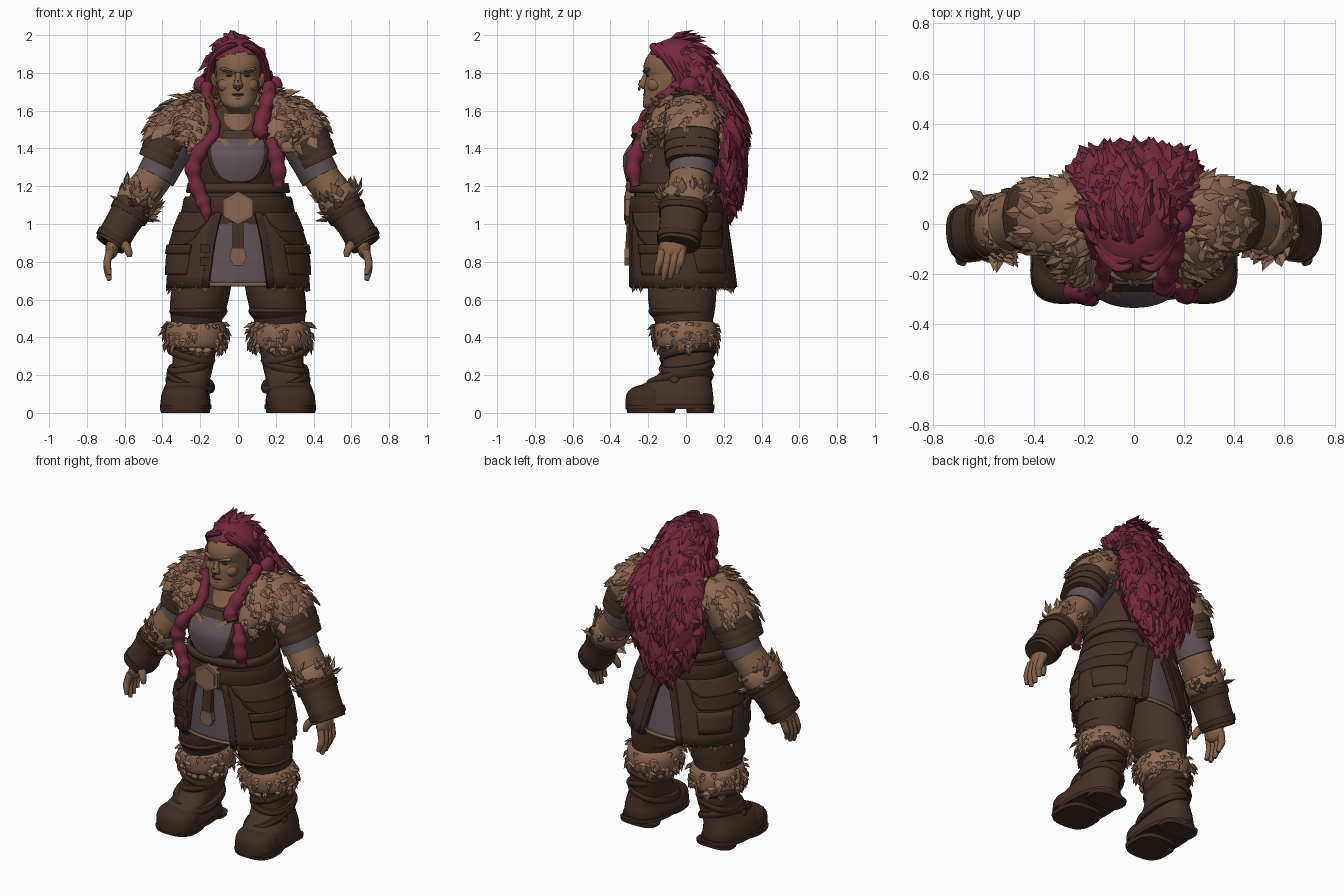
import bpy, bmesh, math, random
from mathutils import Vector, Euler
random.seed(7)

def material(name, rgb):
    m = bpy.data.materials.new(name)
    m.diffuse_color = (*rgb, 1)
    return m

LEATHER = material("brown leather", (0.062, 0.031, 0.019))
DARK = material("dark leather", (0.048, 0.024, 0.015))
FUR = material("tan fur", (0.265, 0.139, 0.083))
SKIN = material("skin", (0.225, 0.12, 0.064))
HAIR = material("crimson hair", (0.175, 0.022, 0.046))
CLOTH = material("grey cloth", (0.115, 0.088, 0.098))
TRIM = material("tan trim", (0.22, 0.12, 0.07))
LIP = material("lips and eyes", (0.07, 0.03, 0.02))

def finish(name, bm, mat, angle=40):
    bmesh.ops.recalc_face_normals(bm, faces=bm.faces)
    me = bpy.data.meshes.new(name)
    bm.to_mesh(me)
    bm.free()
    ob = bpy.data.objects.new(name, me)
    bpy.context.collection.objects.link(ob)
    me.materials.append(mat)
    bpy.ops.object.select_all(action='DESELECT')
    ob.select_set(True)
    bpy.context.view_layer.objects.active = ob
    bpy.ops.object.shade_smooth_by_angle(angle=math.radians(angle))
    return ob

def spline(rows, k):
    """Catmull-Rom resampling of rows of numbers."""
    out, m = [], len(rows) - 1
    for i in range(m):
        a, b, c, d = (rows[max(0, min(m, i + j))] for j in (-1, 0, 1, 2))
        for t in (s / k for s in range(k)):
            out.append([0.5 * (2*q + (r-p)*t + (2*p-5*q+4*r-w)*t*t + (3*q-p-3*r+w)*t**3) for p, q, r, w in zip(a, b, c, d)])
    return out + [list(rows[m])]

def tube(name, rows, mat, n=24, k=3, flat=False, p=2, thick=0, side=1, bump=0):
    """Loft of ellipses x, y, z, ra, rb; flat rings may add a start and end angle."""
    rows = spline(rows, k)
    bm, rings, arc = bmesh.new(), [], len(rows[0]) > 5
    for i, r in enumerate(rows):
        c = Vector((r[0] * side, r[1], r[2]))
        u, v = Vector((side, 0, 0)), Vector((0, 1, 0))
        if not flat:
            q, w = rows[max(0, i - 1)], rows[min(len(rows) - 1, i + 1)]
            t = Vector(((w[0]-q[0]) * side, w[1]-q[1], w[2]-q[2])).normalized()
            v = t.cross(Vector((0, 1, 0))).normalized()
            u = v.cross(t)
        a0, a1 = (math.radians(r[5]), math.radians(r[6])) if arc else (0, math.tau)
        g, ring = 1 + bump * math.sin(i * math.tau / max(k, 1)), []
        for j in range(n + arc):
            a = a0 + (a1 - a0) * j / n
            ca, sa = math.cos(a), math.sin(a)
            ring.append(bm.verts.new(c + u * (max(r[3], .002) * g * math.copysign(abs(ca)**(2/p), ca))
                                     + v * (max(r[4], .002) * g * math.copysign(abs(sa)**(2/p), sa))))
        rings.append(ring)
    for A, B in zip(rings, rings[1:]):
        for j in range(n):
            h = (j + 1) % len(A)
            bm.faces.new((A[j], A[h], B[h], B[j]))
    if not arc and not thick:
        bm.faces.new(rings[0])
        bm.faces.new(rings[-1])
    ob = finish(name, bm, mat)
    if thick:
        m = ob.modifiers.new("thickness", 'SOLIDIFY')
        m.thickness, m.offset = thick, 0
    return ob

def ball(name, loc, rad, mat, rot=(0, 0, 0), seg=16):
    bm = bmesh.new()
    bmesh.ops.create_uvsphere(bm, u_segments=seg, v_segments=seg // 2 + 2, radius=1)
    e = Euler([math.radians(a) for a in rot])
    for v in bm.verts:
        w = Vector(x * r for x, r in zip(v.co, rad))
        w.rotate(e)
        v.co = w + Vector(loc)
    return finish(name, bm, mat)

def plate(name, pts, y, depth, mat, dy=0):
    """Outline in x, z extruded in y; dy leans it with height."""
    bm, z0 = bmesh.new(), pts[0][1]
    f = bm.faces.new([bm.verts.new((x, y + dy * (z - z0), z)) for x, z in pts])
    g = bmesh.ops.extrude_face_region(bm, geom=[f])['geom']
    bmesh.ops.translate(bm, verts=[v for v in g if isinstance(v, bmesh.types.BMVert)], vec=(0, depth, 0))
    return finish(name, bm, mat, 20)

def tufts(name, src, count, length, width, lift, flow, mat, keep=lambda c: True, jit=.3):
    """Pointed ridged locks scattered over a surface."""
    faces = [f for f in src.data.polygons if keep(f.center) and f.area > 1e-7]
    bm = bmesh.new()
    for f in random.choices(faces, weights=[f.area for f in faces], k=count):
        vs = [src.data.vertices[i].co for i in f.vertices]
        ws = [random.random() for _ in vs]
        c, n = sum((v * w for v, w in zip(vs, ws)), Vector()) / sum(ws), f.normal
        d = Vector(flow) + Vector(random.uniform(-jit, jit) for _ in range(3))
        d = ((d - n * d.dot(n)).normalized() + n * lift).normalized()
        s = d.cross(n).normalized() * width * random.uniform(.7, 1.3)
        L = length * random.uniform(.6, 1.3)
        root, mid = c - n * .01, c + d * L * .4
        V = [bm.verts.new(q) for q in (root, mid - s, mid + n * width * .5, mid + s, mid - n * .015, c + d * L)]
        for t in ((0, 1, 2), (0, 2, 3), (1, 5, 2), (2, 5, 3), (0, 4, 1), (0, 3, 4), (1, 4, 5), (4, 3, 5)):
            bm.faces.new([V[i] for i in t])
    return finish(name, bm, mat, 40)

# Torso with rounded cloth bodice, neckline and collar
tube("torso", [(0, -.03, .80, .26, .2), (0, -.05, 1.05, .28, .235), (0, -.05, 1.17, .25, .22), (0, -.06, 1.28, .245, .25),
    (0, -.065, 1.36, .25, .255), (0, -.03, 1.45, .27, .22), (0, .0, 1.55, .25, .15), (0, 0, 1.63, .12, .1)], LEATHER, 64, 5, True, 2.2)
bod = [(1.225, .236, .245, 6), (1.25, .246, .252, 19), (1.30, .25, .262, 27), (1.36, .255, .262, 31), (1.41, .263, .25, 30), (1.45, .27, .228, 27)]
for nm, g, m in (("bodice_edge", 5, DARK), ("bodice", 0, CLOTH)):
    tube(nm, [(0, -.06 + max(0, z - 1.36) * .35, z, a, b + .004 - g * .0008, -90 - w - g, -90 + w + g) for z, a, b, w in bod], m, 28, 4, True, 2.2, .012)
plate("neck_skin", [(-.09, 1.455), (0, 1.40), (.09, 1.455)], -.262, .04, SKIN, .75)
plate("neck_trim", [(-.12, 1.445), (0, 1.385), (.12, 1.445), (.10, 1.46), (0, 1.405), (-.10, 1.46)], -.274, .04, TRIM, .75)
plate("collar_strap", [(-.09, 1.45), (.09, 1.45), (.075, 1.495), (-.075, 1.495)], -.272, .09, LEATHER, .7)
tube("chest_skin", [(0, -.09, 1.47, .12, .13), (0, -.07, 1.54, .11, .11), (0, -.06, 1.6, .085, .085)], SKIN, flat=True)
tube("back_seam", [(0, .165, 1.1, .012, .012), (0, .175, 1.3, .012, .012), (0, .16, 1.48, .012, .012)], DARK, 6, flat=True)

# Belt, buckle and hanging strap
tube("belt", [(0, -.05, 1.045, .295, .25), (0, -.05, 1.06, .302, .258), (0, -.05, 1.13, .288, .252), (0, -.05, 1.145, .28, .245)], DARK, 48, 1, True, 2.2)
tube("upper_belt", [(0, -.05, 1.165, .267, .24), (0, -.05, 1.215, .257, .236)], LEATHER, 48, 1, True, 2.2, .02)
hexa = lambda r, z: [(r * math.cos(a), z + r * .95 * math.sin(a)) for a in [math.radians(60 * i + 30) for i in range(6)]]
plate("buckle_frame", hexa(.092, 1.085), -.322, .05, TRIM)
plate("buckle_face", hexa(.07, 1.085), -.328, .02, FUR)
plate("hanging_strap", [(-.03, .86), (.03, .86), (.028, 1.03), (-.028, 1.03)], -.322, .03, LEATHER, .06)
plate("strap_tip", [(-.035, .87), (-.045, .82), (-.025, .78), (.025, .78), (.045, .82), (.035, .87)], -.325, .03, TRIM)

# Skirt: cloth underneath, split leather panels above
def skirt(z, off, a0, a1):
    f = (1.07 - z) / .41
    return (0, -.05 + .03 * f, z, .28 + .03 * math.sin(min(f, 1) * math.pi) + .085 * f + off, .24 + .045 * f + off, a0, a1)
tube("cloth_skirt", [skirt(z, -.02, 0, 360)[:5] for z in (1.07, .95, .8, .675)], CLOTH, 48, 3, True, thick=.012)
tube("cloth_hem", [skirt(z, -.015, 0, 360)[:5] for z in (.69, .67)], TRIM, 48, 1, True, thick=.012)
for s, tag in ((1, "left"), (-1, "right")):
    P = lambda name, zs, off, mat, th=.016: tube(f"{tag}_{name}", [skirt(z, off, a, b) for z, a, b in zs], mat, 28, 3, True, thick=th, side=s)
    panel = P("skirt_panel", [(1.07, -72, 86), (.9, -69, 79), (.66, -65, 71)], .005, LEATHER, .022)
    P("front_edging", [(1.06, -73, -66), (.9, -70, -63), (.665, -66, -60)], .015, DARK)
    P("back_edging", [(1.06, 78, 87), (.9, 73, 80), (.665, 66, 72)], .015, DARK)
    P("hip_fold_upper", [(1.06, -62, 65), (1.0, -58, 60), (.96, -48, 50)], .018, LEATHER)
    P("hip_fold_lower", [(1.0, -55, 60), (.93, -50, 58), (.88, -35, 52)], .013, DARK)
    P("hip_pocket", [(.87, -46, -5), (.8, -46, -6), (.73, -44, -8)], .014, LEATHER, .02)
    P("pocket_flap", [(.89, -48, -3), (.84, -47, -5)], .024, DARK)
    P("rear_pocket", [(.87, 15, 55), (.74, 18, 52)], .014, LEATHER, .02)
    tufts(f"{tag}_hem_fur", panel, 110, .04, .016, .25, (0, 0, -1), FUR, lambda c: c.z < .695)
    for i in range(6):
        r = skirt(1.0 - i * .06, .018, 0, 0)
        for a in (-66 + i * .8, 78 - i * 2):
            q = math.radians(a)
            ball(f"{tag}_stud", (s * r[3] * math.cos(q), r[1] + r[4] * math.sin(q), r[2]), (.007,) * 3, LEATHER, seg=6)
for z in (.87, .80):
    plate("side_buckle", [(-.20, z - .02), (-.15, z - .02), (-.15, z + .025), (-.20, z + .025)], -.305, .04, DARK)

# Legs, boots, fur cuffs, arms and shoulders, mirrored
for s, tag in ((1, "left"), (-1, "right")):
    T = lambda name, rows, mat, **k: tube(f"{tag}_{name}", rows, mat, side=s, **k)
    T("trouser_leg", [(.15, -.02, .88, .13, .16), (.19, -.02, .68, .155, .18), (.21, -.02, .56, .15, .175),
                      (.222, -.01, .47, .13, .15), (.228, 0, .4, .12, .14)], LEATHER, flat=True, n=28)
    T("trouser_fold", [(.21, -.02, .49, .12, .14), (.21, -.025, .535, .155, .175), (.205, -.02, .575, .13, .15)], DARK, flat=True)
    cuff = T("boot_cuff", [(.225, .0, .34, .12, .13), (.225, .0, .36, .155, .16), (.222, -.003, .45, .16, .165), (.22, -.005, .49, .13, .14)], FUR, flat=True)
    tufts(f"{tag}_cuff_fur", cuff, 170, .06, .022, .3, (0, 0, -1), FUR)
    T("boot", [(.275, -.085, .03, .128, .225), (.277, -.085, .075, .13, .23), (.275, -.07, .125, .12, .21), (.262, -.03, .17, .112, .165),
               (.245, 0, .22, .108, .135), (.235, .01, .29, .112, .135), (.23, .01, .38, .122, .14)], LEATHER, flat=True, p=2.4, n=32, k=4)
    T("toe_cap", [(.28, -.2, .04, .13, .12), (.28, -.2, .10, .125, .115), (.278, -.19, .135, .1, .09), (.275, -.18, .15, .05, .05)], DARK, flat=True, p=2.3)
    T("sole", [(.277, -.085, .02, .137, .235), (.277, -.085, .045, .137, .235)], DARK, flat=True, p=2.5, k=1, n=32)
    T("toe_tread", [(.28, -.185, 0, .128, .125), (.28, -.185, .022, .134, .132)], DARK, flat=True, p=2.8, k=1)
    T("heel_tread", [(.27, .075, 0, .12, .07), (.27, .075, .022, .124, .074)], DARK, flat=True, p=3, k=1)
    for z, y, r, ry, tilt in ((.17, -.035, .122, .175, .28), (.25, .005, .118, .142, -.2), (.31, .01, .122, .144, .25)):
        st = T("boot_strap", [(.25, y, z - .02, r, ry), (.25, y, z, r + .008, ry + .008), (.25, y, z + .02, r, ry)], DARK, flat=True, p=2.3)
        for v in st.data.vertices:
            v.co.z += (v.co.x * s - .25) * tilt + (v.co.y - y) * abs(tilt) * .6
    ball(f"{tag}_boot_buckle", (s * .372, -.06, .175), (.012, .025, .022), LEATHER, seg=8)

    # Arm: sleeve, bare elbow, fur band, bracer
    T("arm", [(.30, .03, 1.53, .12, .12), (.375, .035, 1.38, .11, .1), (.435, .025, 1.26, .108, .095),
              (.53, .0, 1.13, .11, .095), (.62, -.03, .99, .08, .07), (.67, -.05, .9, .06, .05)], SKIN)
    T("sleeve", [(.28, .03, 1.53, .13, .12), (.365, .035, 1.38, .125, .11), (.435, .027, 1.25, .118, .105)], CLOTH)
    band = T("elbow_fur_band", [(.50, .005, 1.17, .105, .09), (.515, .003, 1.15, .125, .108), (.55, -.008, 1.10, .125, .108), (.565, -.01, 1.08, .1, .09)], FUR)
    tufts(f"{tag}_elbow_fur", band, 70, .075, .024, .4, (-s * .4, 0, .8), FUR)
    T("bracer", [(.54, -.003, 1.115, .108, .09), (.555, -.01, 1.09, .126, .102), (.61, -.025, 1.005, .115, .092),
                 (.66, -.037, .92, .11, .09), (.678, -.042, .89, .105, .083)], LEATHER, p=2.4)
    for a, w in (((.565, -.012, 1.075), .132), ((.65, -.034, .935), .119)):
        T("bracer_strap", [(*a, w, w * .82), (a[0] + .018, a[1] - .004, a[2] - .03, w - .003, w * .8)], DARK, k=1, p=2.4)

    # Hand
    ball(f"{tag}_palm", (s * .665, -.07, .875), (.036, .075, .065), SKIN, (0, -12 * s, 0))
    for i in range(4):
        y = -.02 - i * .036
        lo = .72 + (.025, .0, -.01, .02)[i]
        T("finger", [(.675, y, .86, .021, .023), (.692, y - .01, .80, .021, .021), (.69, y - .02, lo + .035, .018, .019),
                     (.68, y - .028, lo - .008, .012, .012)], SKIN, n=10)
    T("thumb", [(.645, -.09, .92, .028, .028), (.60, -.12, .89, .025, .025), (.578, -.135, .85, .02, .02), (.575, -.138, .825, .012, .012)], SKIN, n=10)

    # Shoulder plates and fur mantle
    top = T("shoulder_plate", [(.17, .03, 1.63, .09, .06), (.25, .03, 1.595, .14, .095), (.33, .03, 1.52, .15, .115), (.37, .03, 1.46, .145, .115)], FUR, p=2.3)
    T("shoulder_inlay", [(.345, .03, 1.495, .145, .117), (.39, .03, 1.41, .14, .105)], CLOTH, p=2.3, k=1)
    for x, z, r in ((.377, 1.438, .15), (.397, 1.392, .148), (.415, 1.35, .143)):
        T("shoulder_rim", [(x - .012, .03, z + .02, r - .006, r * .75), (x, .03, z, r, r * .78), (x + .012, .03, z - .025, r - .004, r * .75)], LEATHER, p=2.4, k=1)
    ball(f"{tag}_shoulder_scale", (s * .405, -.07, 1.475), (.045, .04, .07), CLOTH, (0, -28 * s, 0), 8)
    mantle = T("fur_mantle", [(.02, .12, 1.62, .07, .06), (.13, .06, 1.64, .09, .065), (.20, -.03, 1.60, .11, .085),
                              (.22, -.12, 1.53, .085, .1), (.205, -.19, 1.45, .06, .065), (.19, -.23, 1.40, .02, .02)], FUR)
    tufts(f"{tag}_mantle_fur", mantle, 190, .08, .026, .3, (s * .8, -.1, -.35), FUR)
    tufts(f"{tag}_shoulder_fur", top, 90, .085, .028, .22, (s * .7, 0, -.6), FUR)

# Head and face
tube("head", [(0, -.05, 1.46, .085, .1), (0, -.06, 1.575, .08, .085), (0, -.13, 1.61, .058, .085), (0, -.118, 1.635, .085, .11),
    (0, -.1, 1.68, .101, .122), (0, -.085, 1.74, .112, .135), (0, -.08, 1.785, .114, .131), (0, -.08, 1.815, .116, .145),
    (0, -.07, 1.87, .118, .145), (0, -.06, 1.93, .09, .11), (0, -.06, 1.96, .04, .05)], SKIN, 36, 4, True, 2.35)
tube("nose", [(0, -.20, 1.815, .014, .014), (0, -.217, 1.765, .016, .022), (0, -.225, 1.735, .027, .029), (0, -.215, 1.715, .02, .015)], SKIN, 12, 3, True)
ball("nose_ring", (0, -.248, 1.715), (.01, .007, .01), HAIR, seg=8)
ball("nose_bridge_mark", (0, -.244, 1.752), (.006, .005, .01), HAIR, seg=8)
ball("upper_lip", (0, -.215, 1.685), (.034, .014, .007), LIP)
ball("lower_lip", (0, -.212, 1.668), (.03, .015, .01), SKIN)
ball("chin", (0, -.195, 1.632), (.042, .028, .023), SKIN)
for s in (1, -1):
    ball("cheek", (s * .062, -.165, 1.735), (.045, .04, .04), SKIN)
    ball("eye", (s * .046, -.2, 1.785), (.02, .012, .006), LIP, seg=10)
    ball("brow_ridge", (s * .052, -.207, 1.812), (.046, .019, .012), SKIN, (0, -14 * s, 12 * s))
    ball("eyebrow", (s * .056, -.217, 1.813), (.034, .011, .004), LIP, (0, -14 * s, 16 * s), 10)
    ball("ear", (s * .128, -.045, 1.765), (.015, .03, .045), SKIN, (0, 12 * s, 0))

# Hair: cap with open face, long back mass and swept locks
cap = ball("hair_cap", (0, -.045, 1.825), (.155, .172, .162), HAIR, seg=64)
bm = bmesh.new()
bm.from_mesh(cap.data)
centres = [(f, f.calc_center_median()) for f in bm.faces]
bmesh.ops.delete(bm, geom=[f for f, c in centres if c.y < -.065 - max(0, c.z - 1.8) * .5 and c.z < 1.915 - abs(c.x - .02) * .3], context='FACES')
bm.to_mesh(cap.data)
bm.free()
cap.modifiers.new("thickness", 'SOLIDIFY').thickness = .02
tufts("crown_locks", cap, 90, .13, .034, .05, (0, .7, -.55), HAIR, lambda c: c.y > -.1 and (c.y > -.02 or c.z > 1.88), .2)
back = tube("long_hair", [(0, .0, 1.87, .13, .13), (0, .06, 1.76, .18, .125), (0, .13, 1.65, .23, .125), (0, .18, 1.52, .25, .12),
    (0, .205, 1.38, .235, .1), (0, .215, 1.24, .175, .08), (0, .22, 1.14, .10, .05), (0, .22, 1.08, .03, .025)], HAIR, 36, 4, True, 2.2)
tufts("long_hair_locks", back, 330, .13, .036, .16, (0, .05, -1), HAIR, lambda c: c.y > .0, .35)
for s in (1, -1):
    for i in range(4):
        o = i * .016
        tube("front_lock", [(.015 * s + .01, -.165 + o * 2, 1.95 + o * .3, .01, .01), (s * .07 + .005, -.172 + o * 2, 1.935, .022, .018),
             (s * .125, -.115 + o * 2, 1.885 - o * .4, .024, .022), (s * .148, -.06 + o * 2, 1.81 - o, .022, .022),
             (s * (.17 + o), -.01 + o * 2, 1.70, .012, .014)], HAIR, 8, 4)
    ball("side_hair", (s * .185, .02, 1.715), (.05, .06, .07), HAIR, (0, 20 * s, 0), 10)

# Braids over the chest
tube("left_braid", [(.165, -.03, 1.74, .03, .03), (.165, -.10, 1.67, .045, .042), (.14, -.18, 1.59, .042, .04), (.115, -.235, 1.51, .042, .042),
    (.14, -.255, 1.46, .04, .034)], HAIR, 12, 5, bump=.15)
tube("left_chest_lock", [(.17, -.24, 1.45, .02, .025), (.195, -.265, 1.38, .04, .038), (.21, -.28, 1.30, .04, .042), (.215, -.265, 1.2, .025, .03)], HAIR, 12, 5, bump=.15)
tube("right_braid", [(-.165, -.03, 1.74, .03, .03), (-.165, -.08, 1.66, .035, .03), (-.13, -.16, 1.55, .03, .03), (-.125, -.225, 1.48, .03, .03),
    (-.19, -.265, 1.40, .04, .036), (-.235, -.27, 1.31, .042, .042), (-.225, -.275, 1.22, .038, .038), (-.19, -.285, 1.13, .036, .04),
    (-.17, -.30, 1.07, .028, .03), (-.165, -.305, 1.01, .006, .006)], HAIR, 12, 5, bump=.15)
